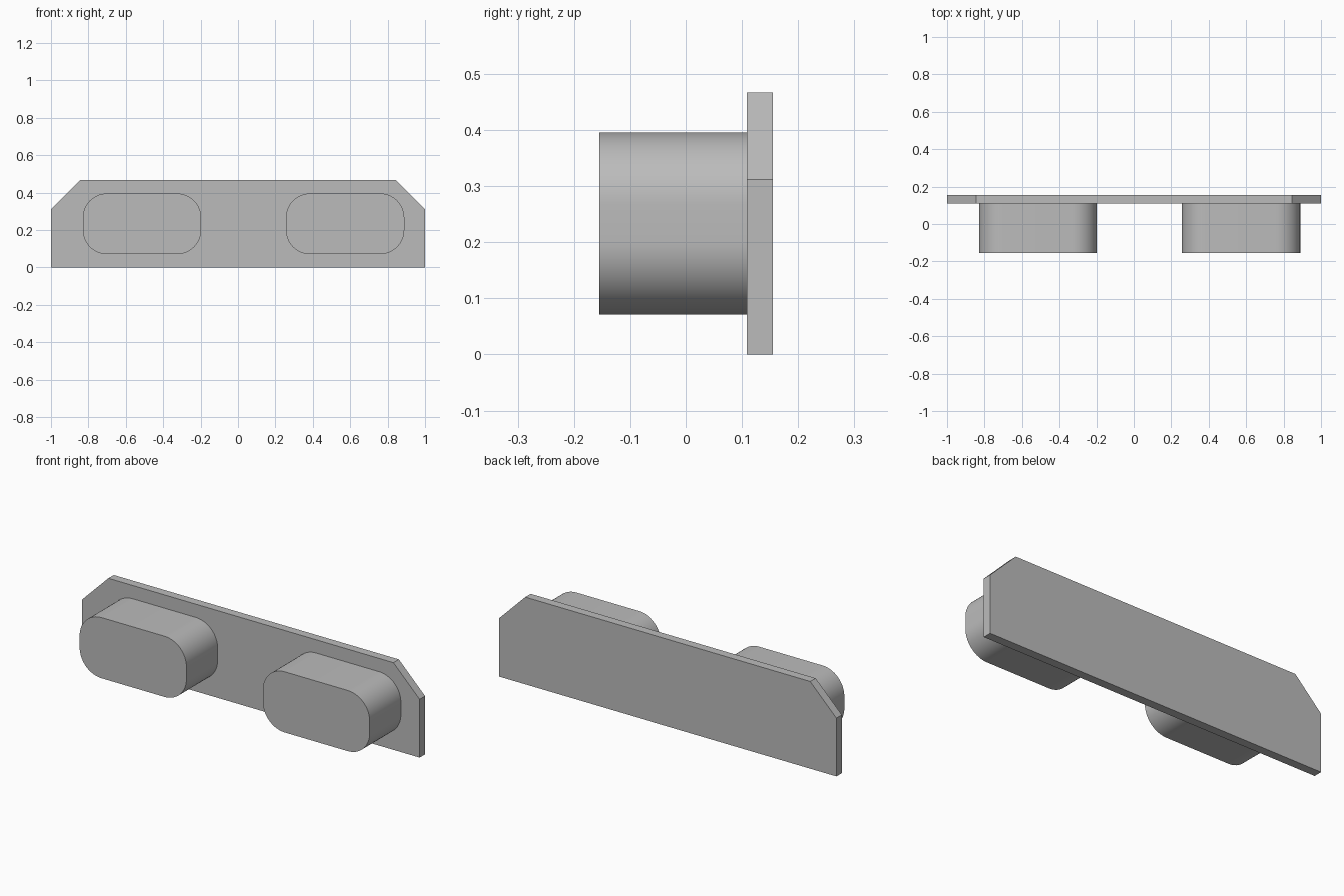
import bpy, bmesh, math

cube = bpy.data.objects.get("Cube")
if cube:
    bpy.data.objects.remove(cube, do_unlink=True)

# Single plain grey finish
grey = bpy.data.materials.new("plain_grey")
grey.use_nodes = True
colour = (0.5, 0.5, 0.5, 1)
grey.diffuse_color = colour
grey.node_tree.nodes["Principled BSDF"].inputs["Base Color"].default_value = colour

FRONT, PLATE_FRONT, BACK = -0.155, 0.109, 0.155


def extrude_profile(name, points, y0, y1):
    """Extrude an x-z outline from y0 back to y1."""
    bm = bmesh.new()
    face = bm.faces.new([bm.verts.new((x, y0, z)) for x, z in points])
    result = bmesh.ops.extrude_face_region(bm, geom=[face], use_keep_orig=True)
    moved = [v for v in result["geom"] if isinstance(v, bmesh.types.BMVert)]
    bmesh.ops.translate(bm, vec=(0, y1 - y0, 0), verts=moved)
    bmesh.ops.recalc_face_normals(bm, faces=bm.faces)
    mesh = bpy.data.meshes.new(name)
    bm.to_mesh(mesh)
    bm.free()
    mesh.materials.append(grey)
    obj = bpy.data.objects.new(name, mesh)
    bpy.context.collection.objects.link(obj)
    return obj


def rounded_rectangle(x0, x1, z0, z1, radius, steps=16):
    corners = [(x1 - radius, z1 - radius), (x0 + radius, z1 - radius),
               (x0 + radius, z0 + radius), (x1 - radius, z0 + radius)]
    points = []
    for quarter, (cx, cz) in enumerate(corners):
        for i in range(steps + 1):
            a = math.pi / 2 * (quarter + i / steps)
            points.append((cx + radius * math.cos(a), cz + radius * math.sin(a)))
    return points


# Back plate with clipped upper corners
half_outline = [(1, 0), (1, 0.312), (0.845, 0.467)]
outline = half_outline + [(-x, z) for x, z in reversed(half_outline)]
extrude_profile("back_plate", outline, PLATE_FRONT, BACK)

# Two rounded blocks standing out from the plate
for name, x0, x1 in (("right_block", -0.83, -0.197), ("left_block", 0.256, 0.889)):
    block = extrude_profile(name, rounded_rectangle(x0, x1, 0.071, 0.396, 0.13),
                            FRONT, PLATE_FRONT)
    bpy.ops.object.select_all(action="DESELECT")
    block.select_set(True)
    bpy.context.view_layer.objects.active = block
    bpy.ops.object.shade_smooth_by_angle(angle=math.radians(30))
